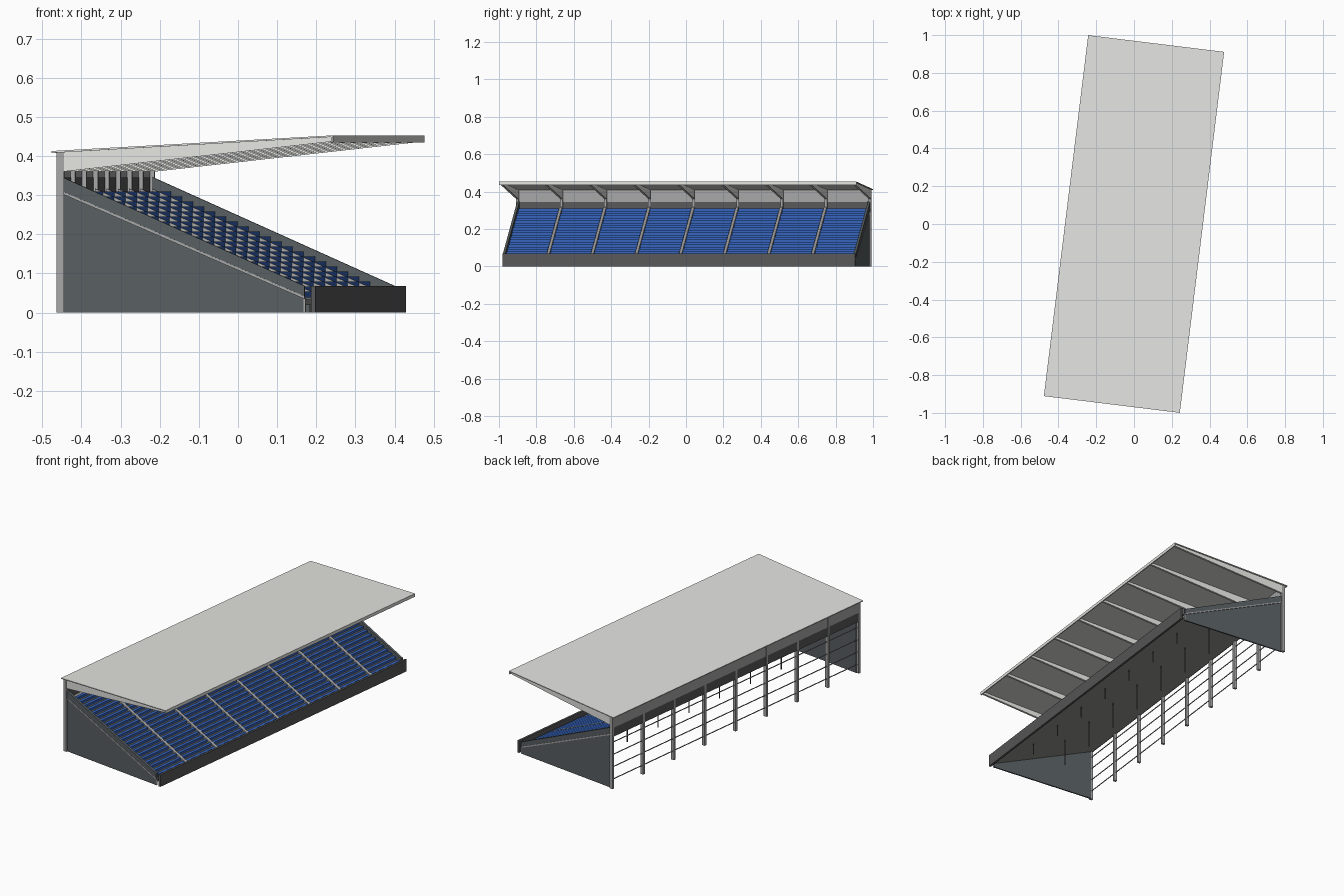
import bpy, bmesh, math
from mathutils import Matrix

if "Cube" in bpy.data.objects:
    bpy.data.objects.remove(bpy.data.objects["Cube"], do_unlink=True)

TURN = Matrix.Rotation(math.radians(-7), 4, "Z")   # the stand sits slightly turned
HALF = 0.95                                        # half length of the stand
BAYS = 8
PITCH = 2 * HALF / BAYS
ROWS = 21
RUN, RISE = 0.0285, 0.0128
FRONT, BASE = 0.29, 0.04                           # nose of the lowest step
SLOPE = RISE / RUN


def material(name, rgb):
    m = bpy.data.materials.new(name)
    m.use_nodes = True
    m.diffuse_color = (*rgb, 1)
    m.node_tree.nodes["Principled BSDF"].inputs["Base Color"].default_value = (*rgb, 1)
    return m


ROOF = material("pale roof sheet", (0.78, 0.78, 0.755))
STEEL = material("grey steel", (0.38, 0.385, 0.38))
CONCRETE = material("light concrete", (0.26, 0.26, 0.25))
PANEL = material("wall blue grey", (0.1, 0.115, 0.122))
DARK = material("dark concrete", (0.098, 0.098, 0.098))
BLUE = material("seat blue", (0.035, 0.125, 0.5))


class Part:
    """Collects extruded profiles into one object."""

    def __init__(self, name, mat):
        self.name, self.mat, self.bm = name, mat, bmesh.new()

    def prism(self, profile, v0, v1):
        # Extrude a depth/height outline along the length of the stand
        ends = [[self.bm.verts.new((u, v, z)) for u, z in profile] for v in (v0, v1)]
        n = len(profile)
        self.bm.faces.new(ends[0])
        self.bm.faces.new(ends[1][::-1])
        for i in range(n):
            j = (i + 1) % n
            self.bm.faces.new((ends[0][j], ends[0][i], ends[1][i], ends[1][j]))
        return self

    def box(self, u0, u1, v0, v1, z0, z1):
        return self.prism([(u0, z0), (u1, z0), (u1, z1), (u0, z1)], v0, v1)

    def build(self):
        bmesh.ops.recalc_face_normals(self.bm, faces=self.bm.faces)
        self.bm.transform(TURN)
        mesh = bpy.data.meshes.new(self.name)
        self.bm.to_mesh(mesh)
        self.bm.free()
        mesh.materials.append(self.mat)
        bpy.context.collection.objects.link(bpy.data.objects.new(self.name, mesh))


def rake(u):
    """Height of the step noses at a given depth."""
    return BASE + (FRONT - u) * SLOPE


lines = [-HALF + i * PITCH for i in range(BAYS + 1)]
top_step = FRONT - ROWS * RUN

# Terraced steps with a flat sloping underside
steps = [(FRONT, BASE - 0.02)]
for r in range(ROWS):
    z = BASE + r * RISE
    steps += [(FRONT - r * RUN, z), (FRONT - (r + 1) * RUN, z)]
steps += [(-0.343, steps[-1][1]), (-0.343, rake(-0.343) - 0.03)]
Part("terrace", CONCRETE).prism(steps, -0.94, 0.94).build()

# Seat rows, one bench per row and bay
seats = Part("seats", BLUE)
for r in range(ROWS):
    u, z = FRONT - r * RUN, BASE + r * RISE
    for a, b in zip(lines, lines[1:]):
        seats.box(u - 0.025, u - 0.008, a + 0.009, b - 0.009, z, z + 0.0135)
seats.build()

# Sloping aisle strips between the seat blocks
aisles = Part("aisle_strips", STEEL)
for v in lines[1:-1]:
    aisles.prism([(FRONT, BASE), (FRONT, BASE + 0.008),
                  (top_step, rake(top_step) + 0.008), (top_step, rake(top_step) - 0.014)],
                 v - 0.0075, v + 0.0075)
aisles.build()

# End walls, raked parapets and their trim
walls = Part("end_walls", PANEL)
parapets = Part("end_parapets", PANEL)
trim = Part("end_wall_trim", STEEL)
for s in (-1, 1):
    walls.prism([(-0.335, 0), (0.288, 0), (0.288, 0.042), (-0.335, 0.308)], s * 0.94, s * 0.948)
    parapets.prism([(-0.335, 0.308), (0.288, 0.04), (0.288, 0.068), (-0.335, 0.346)],
                   s * 0.938, s * 0.951)
    trim.prism([(-0.335, 0.303), (0.288, 0.035), (0.288, 0.042), (-0.335, 0.31)],
               s * 0.946, s * 0.953)
    trim.box(0.285, 0.29, s * 0.941, s * 0.9485, 0, 0.036)
for part in (walls, parapets, trim):
    part.build()

# Front barrier and the walkway behind it
Part("front_barrier", DARK).box(0.304, 0.316, -HALF, HALF, 0, 0.068).build()
Part("front_walkway", PANEL).box(0.286, 0.306, -0.94, 0.94, 0.032, 0.04).build()

# Back parapet behind the top row, and cladding above it
Part("back_parapet", DARK).box(-0.349, -0.342, -HALF, HALF, 0.295, 0.345).build()
Part("back_cladding", STEEL).box(-0.349, -0.343, -HALF, HALF, 0.345, 0.41).build()

# Back columns, horizontal rails and slim posts under the terrace
columns = Part("back_columns", STEEL)
posts = Part("under_posts", DARK)
for v in lines:
    columns.box(-0.35, -0.331, v - 0.007, v + 0.007, 0, 0.411)
for v in lines[1:-1]:
    for u in (0.185, -0.02):
        posts.box(u - 0.002, u + 0.002, v - 0.002, v + 0.002, 0, rake(u) - 0.02)
columns.build()
posts.build()
rails = Part("back_rails", STEEL)
for z in (0.05, 0.12, 0.19, 0.26):
    rails.box(-0.343, -0.339, -HALF, HALF, z - 0.002, z + 0.002)
rails.build()

# Roof sheet, front fascia and tapered cantilever beams
Part("roof_sheet", ROOF).prism([(-0.3625, 0.408), (0.3625, 0.449), (0.3625, 0.453),
                                (-0.3625, 0.413)], -0.9625, 0.9625).build()
Part("roof_fascia", ROOF).box(0.357, 0.3625, -0.9625, 0.9625, 0.435, 0.452).build()
beams = Part("roof_beams", ROOF)
for v in lines:
    beams.prism([(-0.335, 0.36), (0.357, 0.437), (0.357, 0.449), (-0.335, 0.41)],
                v - 0.006, v + 0.006)
beams.build()
